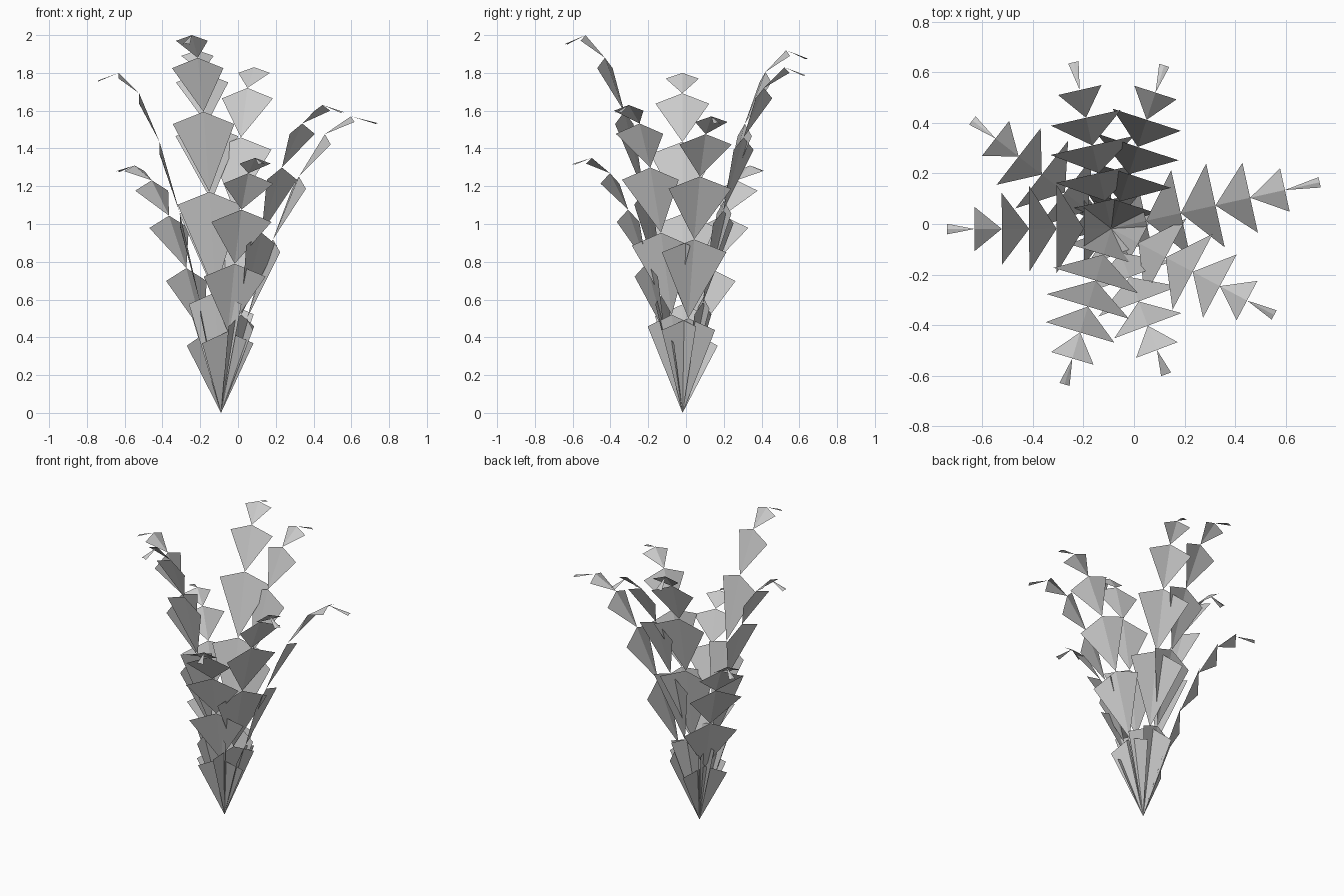
import bpy
from mathutils import Vector

if "Cube" in bpy.data.objects:
    bpy.data.objects.remove(bpy.data.objects["Cube"])

BASE = Vector((-0.09, -0.018, 0))
# relative spine height, half width and wing droop at the end of each leaflet
RISE = [0, 0.319, 0.585, 0.797, 0.94, 1.0, 0.978]
HALF = [0.145, 0.175, 0.17, 0.142, 0.088, 0.021]
DROOP = [0.062, 0.068, 0.065, 0.055, 0.03, 0.006]

# tip position seen from above, peak height
FRONDS = [
    (-0.24, 0.64, 1.92), (0.12, 0.628, 1.83), (-0.64, 0.41, 1.31),
    (-0.74, -0.02, 1.80), (0.735, 0.165, 1.57), (0.555, -0.36, 1.63),
    (0.127, -0.595, 1.35), (-0.275, -0.635, 2.00),
]


def frond(name, x, y, height):
    """A chain of folded kite leaflets arching out from the base."""
    reach = Vector((x, y, 0)) - Vector((BASE.x, BASE.y, 0))
    side = Vector((-reach.y, reach.x, 0)).normalized()
    spine = [BASE + reach * i / 6 + Vector((0, 0, height * r))
             for i, r in enumerate(RISE)]
    verts, faces = [], []
    for i in range(6):
        a, b = spine[i], spine[i + 1]
        drop = Vector((0, 0, DROOP[i]))
        n = len(verts)
        verts += [a, b + side * HALF[i] - drop, b, b - side * HALF[i] - drop]
        faces += [(n, n + 2, n + 1), (n, n + 3, n + 2)]
    mesh = bpy.data.meshes.new(name)
    mesh.from_pydata(verts, [], faces)
    obj = bpy.data.objects.new(name, mesh)
    bpy.context.collection.objects.link(obj)


# eight fronds around the root
for k, (x, y, h) in enumerate(FRONDS):
    frond(f"frond_{k + 1}", x, y, h)
